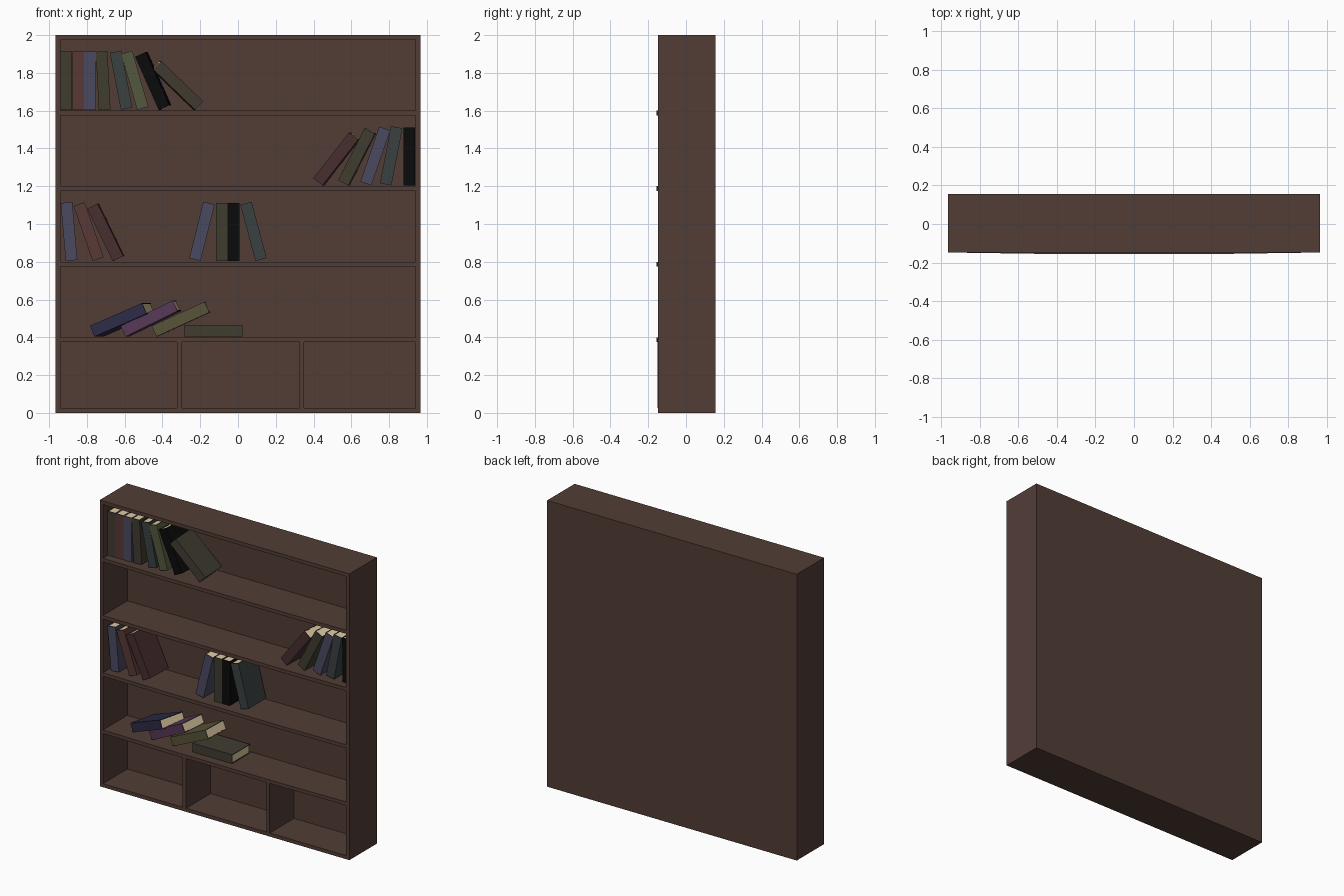
import bpy, bmesh
from math import radians
from mathutils import Matrix, Vector

if "Cube" in bpy.data.objects:
    bpy.data.objects.remove(bpy.data.objects["Cube"])

W, H = 0.965, 2.0           # half width, height
YF, YB, T = -0.148, 0.155, 0.025


def material(name, rgb):
    m = bpy.data.materials.new(name)
    lin = [((c / 255 + 0.055) / 1.055) ** 2.4 if c > 10 else c / 255 / 12.92 for c in rgb]
    m.diffuse_color = (*lin, 1)
    m.use_nodes = True
    m.node_tree.nodes["Principled BSDF"].inputs["Base Color"].default_value = m.diffuse_color
    return m


WOOD = material("dark_wood", (82, 61, 54))
PAPER = material("paper", (222, 203, 162))
COVERS = {n: material(n + "_cover", c) for n, c in {
    "olive": (64, 60, 48), "red": (88, 56, 54), "maroon": (72, 46, 47), "blue": (74, 74, 96),
    "grey": (58, 64, 65), "green": (83, 87, 62), "black": (11, 11, 11), "navy": (46, 43, 70),
    "purple": (88, 57, 87), "mustard": (89, 83, 56)}.items()}


def finish(name, bm, *mats):
    bmesh.ops.recalc_face_normals(bm, faces=bm.faces[:])
    me = bpy.data.meshes.new(name)
    bm.to_mesh(me)
    bm.free()
    for m in mats:
        me.materials.append(m)
    ob = bpy.data.objects.new(name, me)
    bpy.context.collection.objects.link(ob)
    return ob


def prism(bm, profile, axis, lo, hi, mat=0):
    """Extrude a 2D profile along y or z, from lo to hi."""
    pt = (lambda a, b, t: (a, t, b)) if axis == "y" else (lambda a, b, t: (a, b, t))
    ends = [[bm.verts.new(pt(a, b, t)) for a, b in profile] for t in (lo, hi)]
    faces = [bm.faces.new(e) for e in ends]
    n = len(profile)
    for i in range(n):
        j = (i + 1) % n
        faces.append(bm.faces.new((ends[0][i], ends[0][j], ends[1][j], ends[1][i])))
    for f in faces:
        f.material_index = mat
    return faces


def rect(x0, x1, y0, y1):
    return [(x0, y0), (x1, y0), (x1, y1), (x0, y1)]


# Outer case: a box whose front is inset and pushed in to make the hollow
bm = bmesh.new()
faces = prism(bm, rect(-W, W, 0, H), "y", YF, YB)
front = faces[0]
bmesh.ops.recalc_face_normals(bm, faces=bm.faces[:])
bmesh.ops.inset_region(bm, faces=[front], thickness=T, use_even_offset=True)
hollow = bmesh.ops.extrude_face_region(bm, geom=[front])["geom"]
bmesh.ops.translate(bm, vec=(0, 0.12 - YF, 0), verts=[v for v in hollow if isinstance(v, bmesh.types.BMVert)])
if front.is_valid:
    bmesh.ops.delete(bm, geom=[front], context="FACES_ONLY")
finish("bookcase_shell", bm, WOOD)

# Shelves, with a slightly bowed front edge
X = W - T
for i, z in enumerate((0.4, 0.8, 1.2, 1.6)):
    bm = bmesh.new()
    prism(bm, [(-X, 0.12), (-X, YF), (-0.47, -0.155), (0.47, -0.155), (X, YF), (X, 0.12)], "z", z - T, z)
    finish(f"shelf_{i + 1}", bm, WOOD)

# Two dividers in the bottom row
for side, x in (("left", -0.322), ("right", 0.325)):
    bm = bmesh.new()
    prism(bm, rect(x, x + T, -0.151, 0.12), "z", T, 0.4 - T)
    finish(f"divider_{side}", bm, WOOD)

BT, BD, BH, C = 0.062, 0.195, 0.308, 0.005   # book thickness, depth, height, cover


def book(name, x, z, lean, color, yaw=0, y=-0.10):
    """Book resting on its lowest corner x; positive lean tips the top to the right."""
    bm = bmesh.new()
    x0, x1 = (-BT, 0) if lean > 0 else (0, BT)
    # U-shaped cover with the spine at the front, then the page block
    prism(bm, [(x0, 0), (x1, 0), (x1, BD), (x1 - C, BD), (x1 - C, C),
               (x0 + C, C), (x0 + C, BD), (x0, BD)], "z", 0, BH)
    prism(bm, rect(x0 + C, x1 - C, C, BD - 0.004), "z", 0.003, BH - 0.003, 1)
    ob = finish(name, bm, COVERS[color], PAPER)
    ob.matrix_world = (Matrix.Translation(Vector((x, y, z + 0.004)))
                       @ Matrix.Rotation(radians(yaw), 4, "Z")
                       @ Matrix.Rotation(radians(lean), 4, "Y"))


# Books per row: lowest corner x, lean, cover, yaw, front y
ROWS = {
    "top_row": (1.6, [(-0.94, 0, "olive"), (-0.877, 0, "red"), (-0.814, 0, "blue"), (-0.737, -3, "olive"),
                      (-0.62, -11, "grey"), (-0.534, -16, "green"), (-0.42, -24, "black", -3),
                      (-0.227, -46, "olive", 3)]),
    "second_row": (1.2, [(0.447, 38, "maroon", -3), (0.585, 27, "olive", -2), (0.706, 19, "blue"),
                         (0.812, 11, "grey"), (0.876, 0, "black")]),
    "third_row": (0.8, [(-0.912, -5, "blue"), (-0.77, -19, "red"), (-0.664, -26, "maroon", -2),
                        (-0.198, 14, "blue"), (-0.117, 0, "olive"), (-0.055, 0, "black"),
                        (0.092, -15, "grey")]),
    "fourth_row": (0.4, [(-0.76, 67, "navy", -14, -0.075), (-0.595, 64, "purple", -6),
                         (-0.432, 65.5, "mustard", -2), (-0.283, 90, "olive")]),
}
for row, (z, books) in ROWS.items():
    for i, (x, lean, color, *pose) in enumerate(books):
        book(f"{row}_book_{i + 1}", x, z, lean, color, *pose)
